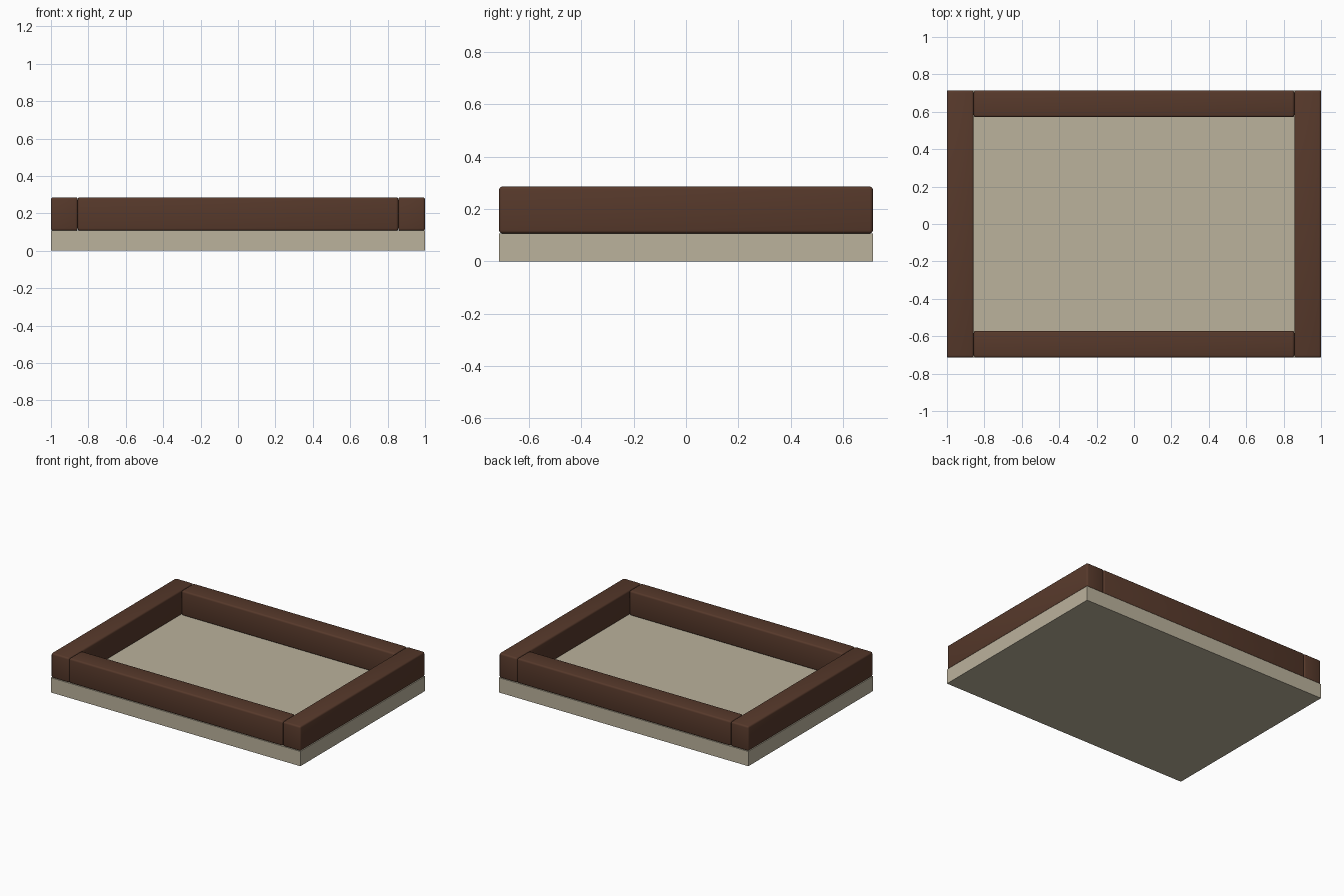
import bpy

cube = bpy.data.objects.get("Cube")
if cube:
    bpy.data.objects.remove(cube, do_unlink=True)


def make_material(name, color):
    mat = bpy.data.materials.new(name)
    mat.use_nodes = True
    mat.diffuse_color = color
    mat.node_tree.nodes["Principled BSDF"].inputs["Base Color"].default_value = color
    return mat


def make_box(name, low, high, mat, bevel=0):
    center = [(a + b) / 2 for a, b in zip(low, high)]
    bpy.ops.mesh.primitive_cube_add(size=1, location=center)
    obj = bpy.context.object
    obj.name = name
    obj.scale = [b - a for a, b in zip(low, high)]
    bpy.ops.object.transform_apply(location=False, rotation=False, scale=True)
    obj.data.materials.append(mat)
    if bevel:
        mod = obj.modifiers.new("rounded_edges", "BEVEL")
        mod.width = bevel
        mod.segments = 3
        bpy.ops.object.modifier_apply(modifier=mod.name)
        bpy.ops.object.shade_smooth_by_angle()
    return obj


wood = make_material("dark_brown_wood", (0.095, 0.041, 0.024, 1))
sand = make_material("pale_sand", (0.497, 0.445, 0.333, 1))

half_x, half_y = 1.0, 0.714
beam = 0.143
base_top, beam_top = 0.107, 0.286
round_edge = 0.012

# Solid slab under the frame
make_box("base_slab", (-half_x, -half_y, 0), (half_x, half_y, base_top), sand)

# Full-length side beams
for name, x in (("right_beam", -half_x), ("left_beam", half_x - beam)):
    make_box(name, (x, -half_y, base_top), (x + beam, half_y, beam_top), wood, round_edge)

# Front and back beams fitted between the sides
inner = half_x - beam
for name, y in (("front_beam", -half_y), ("back_beam", half_y - beam)):
    make_box(name, (-inner, y, base_top), (inner, y + beam, beam_top), wood, round_edge)
